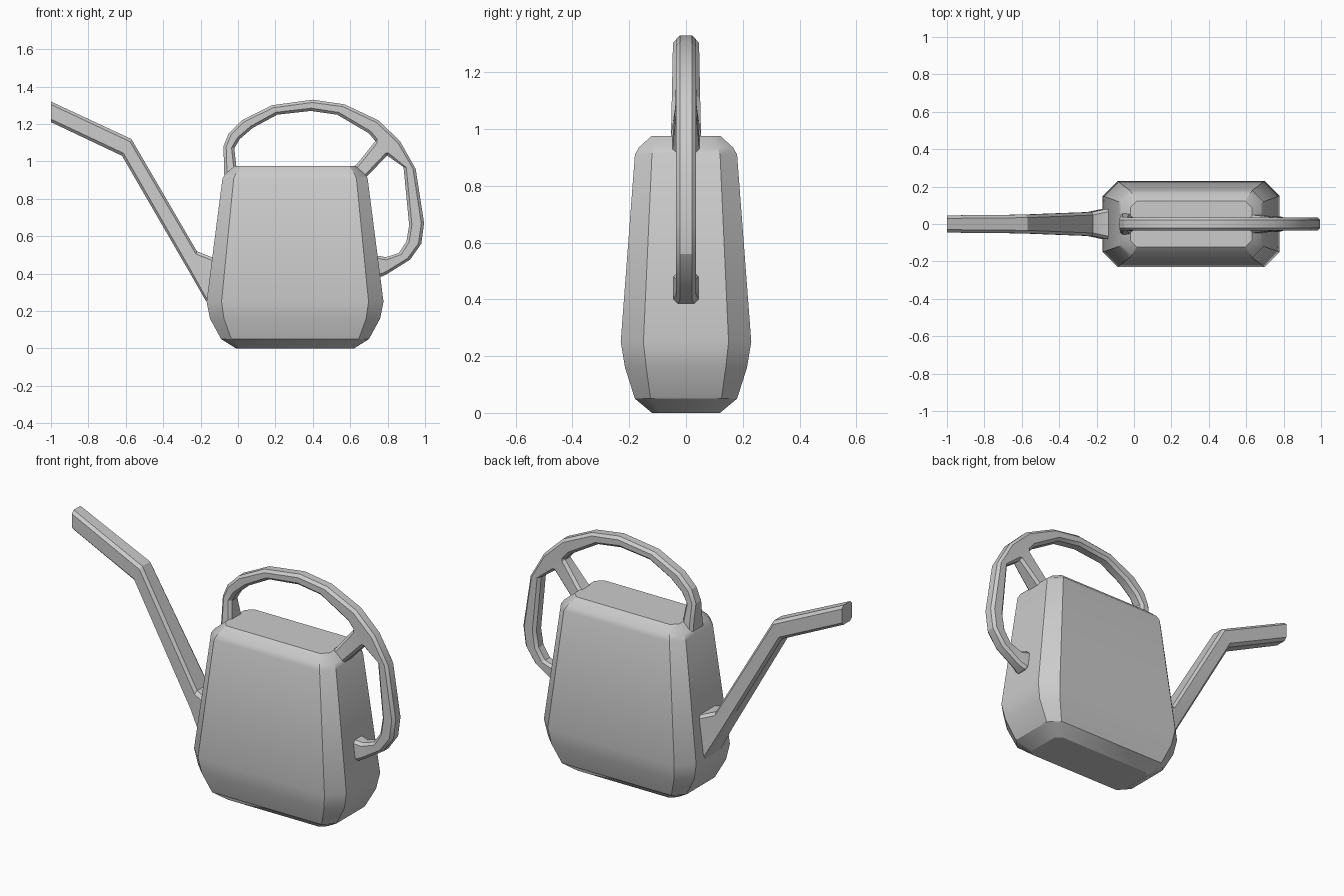
import bpy, bmesh
from mathutils import Vector


def loft(name, rings, angle=0.5):
    """Skin a list of equal-length rings and cap both ends."""
    bm = bmesh.new()
    vs = [[bm.verts.new(p) for p in r] for r in rings]
    n = len(rings[0])
    for a, b in zip(vs, vs[1:]):
        for i in range(n):
            j = (i + 1) % n
            bm.faces.new((a[i], a[j], b[j], b[i]))
    bm.faces.new(vs[0])
    bm.faces.new(vs[-1])
    bmesh.ops.recalc_face_normals(bm, faces=bm.faces[:])
    me = bpy.data.meshes.new(name)
    bm.to_mesh(me)
    bm.free()
    ob = bpy.data.objects.new(name, me)
    bpy.context.collection.objects.link(ob)
    bpy.ops.object.select_all(action='DESELECT')
    ob.select_set(True)
    bpy.context.view_layer.objects.active = ob
    bpy.ops.object.shade_smooth_by_angle(angle=angle)
    return ob


def octagon(hx, hy, c):
    return [(-hx, -hy + c), (-hx + c, -hy), (hx - c, -hy), (hx, -hy + c),
            (hx, hy - c), (hx - c, hy), (-hx + c, hy), (-hx, hy - c)]


def bar(name, stations, c):
    """Chamfered bar; each station is outer x, z, inner x, z, half width."""
    rings = []
    for ax, az, bx, bz, w in stations:
        a, b = Vector((ax, 0, az)), Vector((bx, 0, bz))
        mid, d = (a + b) / 2, (a - b).normalized()
        rings.append([mid + d * u + Vector((0, v, 0))
                      for u, v in octagon((a - b).length / 2, w, c)])
    return loft(name, rings, 0.4)


# Tank: z, half length, half width, corner chamfer
CX = 0.305
tank = [(0, 0.315, 0.12, 0.03), (0.05, 0.395, 0.18, 0.055),
        (0.16, 0.455, 0.215, 0.075), (0.25, 0.473, 0.23, 0.08),
        (0.91, 0.388, 0.18, 0.06), (0.935, 0.372, 0.166, 0.055),
        (0.975, 0.325, 0.122, 0.035)]
loft("tank", [[(CX + x, y, z) for x, y in octagon(hx, hy, c)]
              for z, hx, hy, c in tank])

# Spout, flaring where it meets the tank
bar("spout", [(-0.10, 0.49, -0.13, 0.20, 0.085),
              (-0.145, 0.49, -0.175, 0.26, 0.08),
              (-0.22, 0.52, -0.255, 0.40, 0.064),
              (-0.57, 1.12, -0.62, 1.03, 0.05),
              (-1.0, 1.32, -1.0, 1.21, 0.046)], 0.016)

# Handle, one loop from the top front to the back
bar("handle", [(-0.075, 0.93, -0.005, 0.93, 0.058),
               (-0.075, 0.985, -0.01, 0.985, 0.052),
               (-0.078, 1.08, -0.02, 1.07, 0.038),
               (-0.05, 1.15, 0.01, 1.12, 0.036),
               (0.02, 1.22, 0.08, 1.18, 0.036),
               (0.18, 1.30, 0.21, 1.25, 0.036),
               (0.40, 1.33, 0.39, 1.27, 0.036),
               (0.57, 1.305, 0.53, 1.25, 0.036),
               (0.75, 1.22, 0.70, 1.15, 0.036),
               (0.865, 1.11, 0.80, 1.03, 0.036),
               (0.95, 0.96, 0.885, 0.97, 0.036),
               (0.995, 0.67, 0.915, 0.66, 0.036),
               (0.98, 0.56, 0.90, 0.57, 0.036),
               (0.92, 0.475, 0.86, 0.51, 0.036),
               (0.80, 0.40, 0.79, 0.488, 0.036),
               (0.77, 0.385, 0.755, 0.495, 0.044),
               (0.72, 0.385, 0.72, 0.495, 0.044)], 0.015)

# Diagonal strut joining the handle to the tank shoulder
bar("handle_strut", [(0.60, 0.96, 0.67, 0.90, 0.052),
                     (0.635, 0.985, 0.695, 0.925, 0.047),
                     (0.735, 1.11, 0.80, 1.035, 0.036),
                     (0.735, 1.15, 0.845, 1.03, 0.036),
                     (0.78, 1.16, 0.87, 1.05, 0.036)], 0.014)
